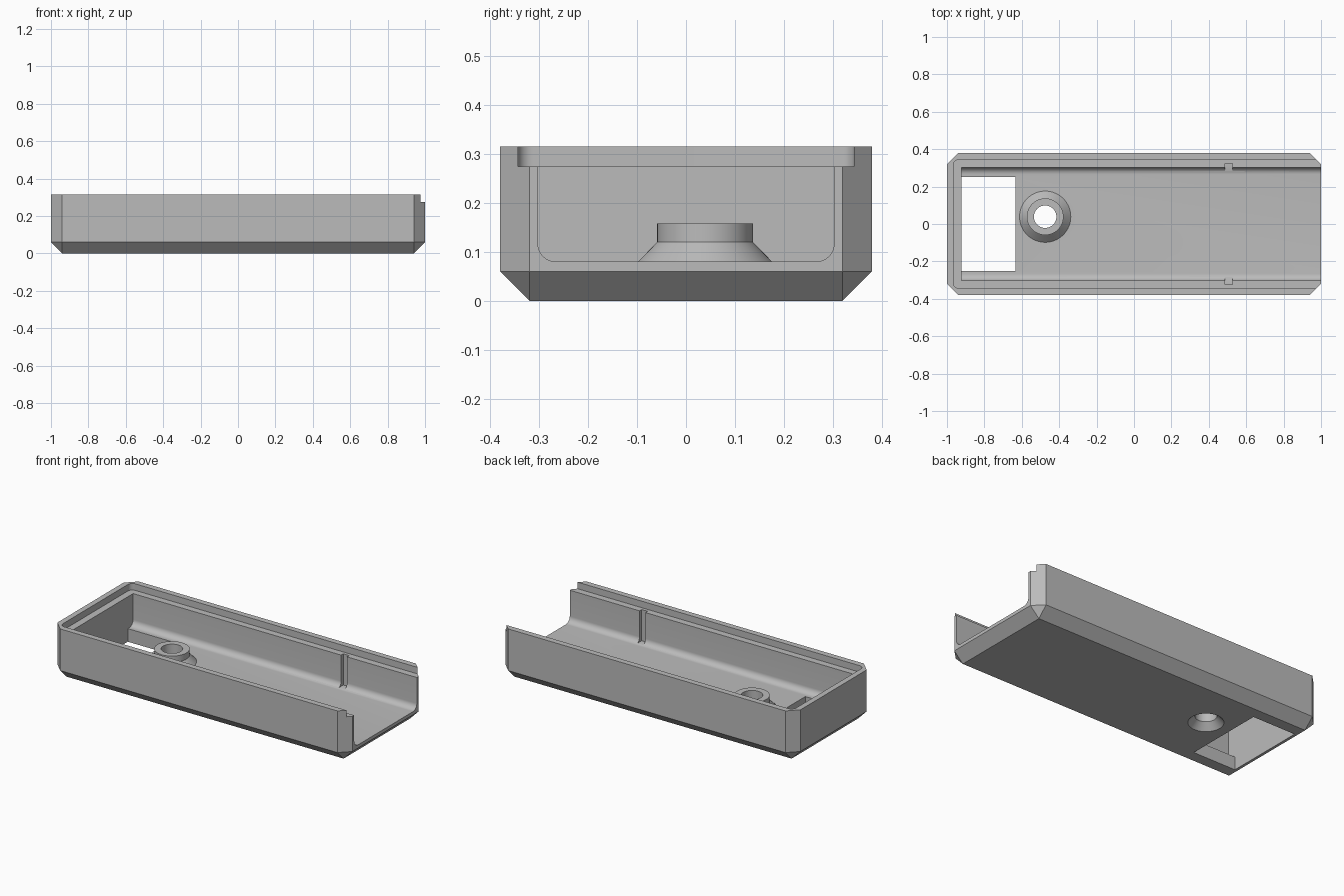
import bpy, bmesh, math
from mathutils import Vector

cube = bpy.data.objects.get("Cube")
if cube:
    bpy.data.objects.remove(cube, do_unlink=True)

# Single grey plastic
grey = bpy.data.materials.new("grey_plastic")
grey.use_nodes = True
colour = (0.5, 0.5, 0.5, 1)
grey.diffuse_color = colour
grey.node_tree.nodes["Principled BSDF"].inputs["Base Color"].default_value = colour

LENGTH, HALF_W, HEIGHT, CHAMFER = 1.0, 0.38, 0.315, 0.06
FLOOR, INNER_W, INNER_END = 0.08, 0.303, -0.923
LEDGE, LIP_W, LIP_END = 0.275, 0.344, -0.966
BOSS = Vector((-0.475, 0.039, 0))


def finish(name, bm):
    bmesh.ops.recalc_face_normals(bm, faces=bm.faces)
    mesh = bpy.data.meshes.new(name)
    bm.to_mesh(mesh)
    bm.free()
    mesh.materials.append(grey)
    obj = bpy.data.objects.new(name, mesh)
    bpy.context.collection.objects.link(obj)
    return obj


def box(name, x0, x1, y0, y1, z0, z1, rounded=None, radius=0.03, segments=10):
    """Box whose edges passing the 'rounded' test get a bevel."""
    bm = bmesh.new()
    bmesh.ops.create_cube(bm, size=1)
    for v in bm.verts:
        v.co = Vector((x0 if v.co.x < 0 else x1,
                       y0 if v.co.y < 0 else y1,
                       z0 if v.co.z < 0 else z1))
    if rounded:
        edges = [e for e in bm.edges if rounded(e.verts[0].co, e.verts[1].co)]
        bmesh.ops.bevel(bm, geom=edges, offset=radius, segments=segments,
                        profile=0.5, affect='EDGES')
    return finish(name, bm)


def lathe(name, profile, steps=64):
    """Solid of revolution about the boss axis from (radius, z) points."""
    bm = bmesh.new()
    rings = []
    for r, z in profile:
        rings.append([bm.verts.new(BOSS + Vector((r * math.cos(a), r * math.sin(a), z)))
                      for a in (math.tau * i / steps for i in range(steps))])
    for low, high in zip(rings, rings[1:]):
        for i in range(steps):
            j = (i + 1) % steps
            bm.faces.new((low[i], low[j], high[j], high[i]))
    bm.faces.new(rings[0])
    bm.faces.new(rings[-1])
    return finish(name, bm)


def combine(target, tool, operation):
    mod = target.modifiers.new(tool.name, 'BOOLEAN')
    mod.operation, mod.solver, mod.object = operation, 'EXACT', tool
    bpy.context.view_layer.objects.active = target
    bpy.ops.object.modifier_apply(modifier=mod.name)
    bpy.data.objects.remove(tool, do_unlink=True)


# Outer block: chamfered upright corners and bottom rim
bm = bmesh.new()
for sx in (-1, 1):
    for sy in (-1, 1):
        x, y = LENGTH - CHAMFER, HALF_W - CHAMFER
        bm.verts.new((sx * x, sy * y, 0))
        for z in (CHAMFER, HEIGHT):
            bm.verts.new((sx * LENGTH, sy * y, z))
            bm.verts.new((sx * x, sy * HALF_W, z))
bmesh.ops.convex_hull(bm, input=bm.verts)
bmesh.ops.dissolve_limit(bm, angle_limit=0.01, verts=bm.verts, edges=bm.edges)
tray = finish("tray_shell", bm)

# Main cavity, open at the +x end, with rounded long floor edges
combine(tray, box("cavity", INNER_END, 1.2, -INNER_W, INNER_W, FLOOR, 0.5,
                  lambda a, b: a.z == b.z and a.z < 0.2 and a.y == b.y, 0.037),
        'DIFFERENCE')

# Stepped rim recess with rounded end corners
combine(tray, box("rim_recess", LIP_END, 1.2, -LIP_W, LIP_W, LEDGE, 0.5,
                  lambda a, b: a.z != b.z and a.x < 0, 0.03),
        'DIFFERENCE')

# Vertical slots in the long walls
for side in (-1, 1):
    y0, y1 = sorted((side * 0.2, side * 0.324))
    combine(tray, box("wall_slot", 0.487, 0.527, y0, y1, 0.084, 0.4), 'DIFFERENCE')

# Rectangular floor window against the closed end
combine(tray, box("floor_window", INNER_END, -0.633, -0.251, 0.251, -0.1, 0.2), 'DIFFERENCE')

# Screw boss with flared base and countersunk hole
combine(tray, lathe("screw_boss", [(0.137, 0.05), (0.137, FLOOR), (0.098, 0.12), (0.098, 0.158)]),
        'UNION')
combine(tray, lathe("screw_hole", [(0.098, -0.05), (0.098, 0), (0.06, 0.04), (0.06, 0.3)]),
        'DIFFERENCE')

# Smooth curved areas, keep hard edges sharp
bpy.ops.object.select_all(action='DESELECT')
tray.select_set(True)
bpy.context.view_layer.objects.active = tray
bpy.ops.object.shade_smooth_by_angle(angle=math.radians(25))
